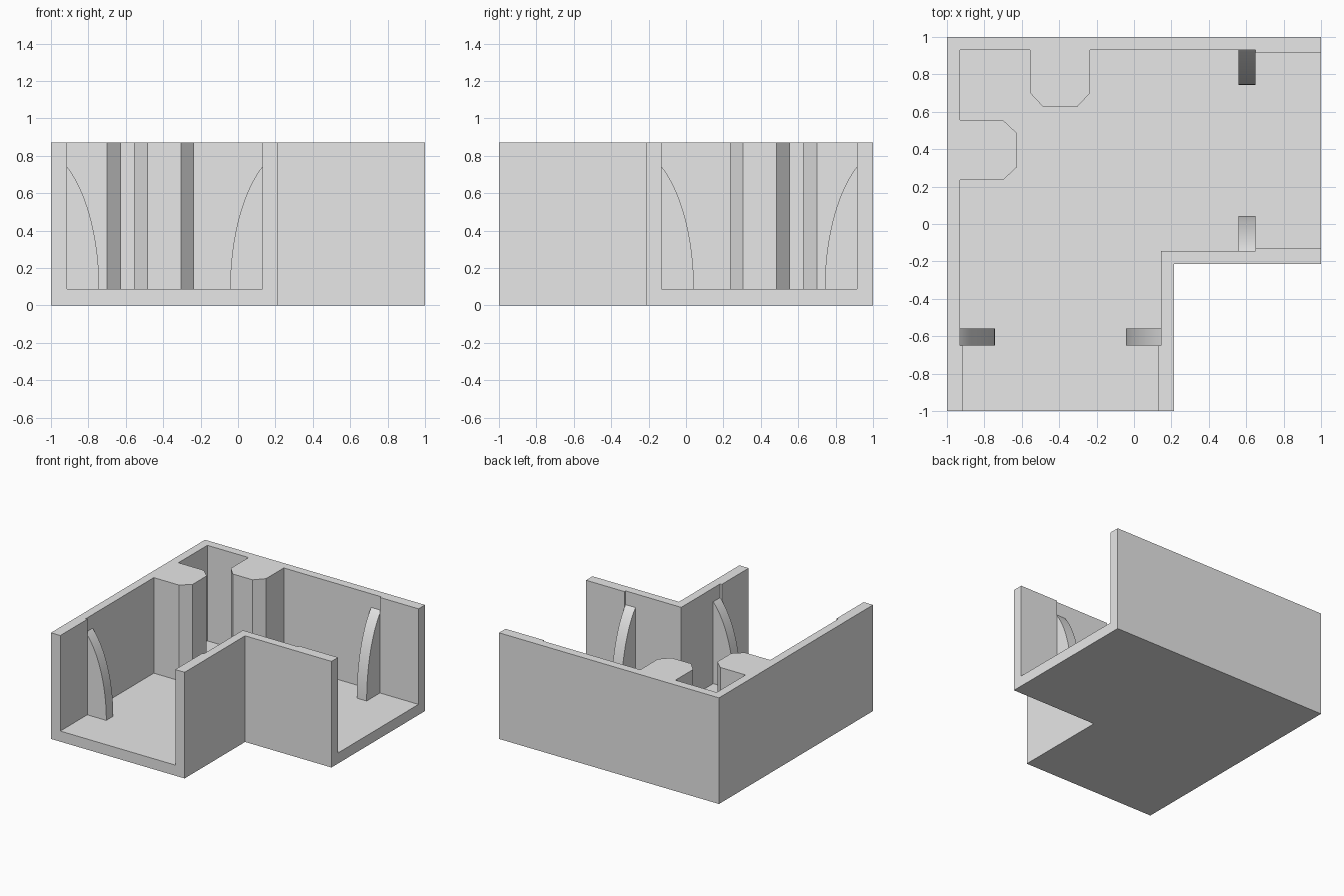
import bpy
import bmesh
import math

cube = bpy.data.objects.get("Cube")
if cube:
    bpy.data.objects.remove(cube, do_unlink=True)

HEIGHT, FLOOR = 0.872, 0.087

grey = bpy.data.materials.new("plain grey")
grey.use_nodes = True
grey.diffuse_color = (0.8, 0.8, 0.8, 1)
grey.node_tree.nodes["Principled BSDF"].inputs["Base Color"].default_value = (0.8, 0.8, 0.8, 1)


def prism(name, outline, offset):
    """Solid made by sweeping a flat 3D outline along an offset."""
    bm = bmesh.new()
    face = bm.faces.new([bm.verts.new(p) for p in outline])
    swept = bmesh.ops.extrude_face_region(bm, geom=[face], use_keep_orig=True)
    verts = [g for g in swept["geom"] if isinstance(g, bmesh.types.BMVert)]
    bmesh.ops.translate(bm, vec=offset, verts=verts)
    bmesh.ops.recalc_face_normals(bm, faces=bm.faces)
    mesh = bpy.data.meshes.new(name)
    bm.to_mesh(mesh)
    bm.free()
    mesh.materials.append(grey)
    obj = bpy.data.objects.new(name, mesh)
    bpy.context.collection.objects.link(obj)
    return obj


def flip(p):
    """Mirror across the diagonal that swaps the two corridor arms."""
    return (-p[1], -p[0], *p[2:])


# Solid L-shaped block
block = [(-1, -1), (0.215, -1), (0.215, -0.215), (1, -0.215), (1, 1), (-1, 1)]
shell = prism("corridor_walls_and_floor", [(x, y, 0) for x, y in block], (0, 0, HEIGHT))

# Room outline: outer wall with its pillar, then the inner corner wall
outer = [(-0.915, -1.1), (-0.915, -0.65), (-0.93, -0.65), (-0.93, 0.235),
         (-0.70, 0.235), (-0.625, 0.305), (-0.625, 0.485), (-0.70, 0.555), (-0.93, 0.555)]
inner = [(0.145, -0.65), (0.13, -0.65), (0.13, -1.1)]
room = (outer + [(-0.93, 0.93)] + [flip(p) for p in reversed(outer)]
        + [flip(p) for p in reversed(inner)] + [(0.145, -0.145)] + inner)
cutter = prism("room_cutter", [(x, y, FLOOR) for x, y in room], (0, 0, HEIGHT))
cutter.hide_render = True

# Hollow the block out
cut = shell.modifiers.new("hollow", "BOOLEAN")
cut.operation = "DIFFERENCE"
cut.solver = "EXACT"
cut.object = cutter
bpy.context.view_layer.objects.active = shell
bpy.ops.object.modifier_apply(modifier=cut.name)
bpy.data.objects.remove(cutter, do_unlink=True)

# Curved wall ribs: the feet of an elliptical arch spanning each arm
CENTRE, HALF_SPAN, RISE, REACH = -0.392, 0.35, 0.76, 0.545
end = math.acos(1) + math.asin(0.9)
ribs = []
for side, side_name in ((-1, "outer"), (1, "inner")):
    arc = [(HALF_SPAN * math.cos(end * i / 20), FLOOR + RISE * math.sin(end * i / 20))
           for i in range(21)]
    profile = [(REACH + 0.01, FLOOR - 0.01), (HALF_SPAN, FLOOR - 0.01)]
    # Carry the curve outwards from the foot until it meets the wall
    profile += [(2 * HALF_SPAN - d, z) for d, z in arc]
    profile += [(REACH + 0.01, arc[-1][1])]
    points = [(CENTRE + side * d, -0.65, z) for d, z in profile]
    ribs.append(prism("front_arm_" + side_name + "_rib", points, (0, 0.09, 0)))
    ribs.append(prism("left_arm_" + side_name + "_rib", [flip(p) for p in points], (-0.09, 0, 0)))

# Smooth only the curved rib faces
bpy.ops.object.select_all(action="DESELECT")
for rib in ribs:
    rib.select_set(True)
bpy.context.view_layer.objects.active = ribs[0]
bpy.ops.object.shade_smooth_by_angle(angle=math.radians(30))
bpy.ops.object.select_all(action="DESELECT")
